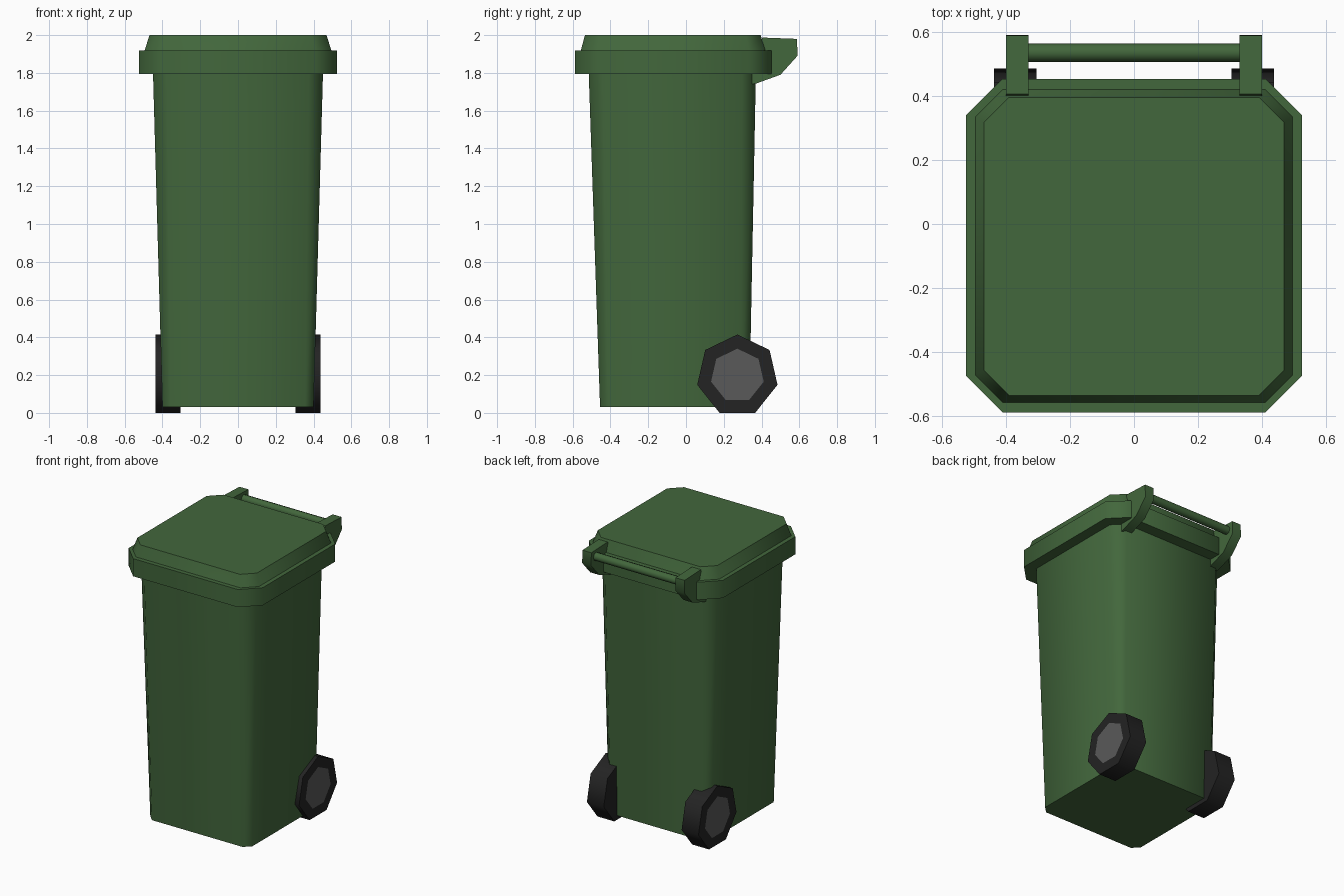
import bpy
import bmesh
import math

if "Cube" in bpy.data.objects:
    bpy.data.objects.remove(bpy.data.objects["Cube"])


def material(name, color):
    m = bpy.data.materials.new(name)
    m.diffuse_color = (*color, 1)
    m.use_nodes = True
    m.node_tree.nodes["Principled BSDF"].inputs["Base Color"].default_value = m.diffuse_color
    return m


green = material("green_plastic", (0.055, 0.135, 0.045))
black = material("black_rubber", (0.017, 0.017, 0.017))
grey = material("grey_hub", (0.1, 0.1, 0.1))


def finish(bm, name, mats, angle=50):
    bmesh.ops.recalc_face_normals(bm, faces=bm.faces)
    mesh = bpy.data.meshes.new(name)
    bm.to_mesh(mesh)
    bm.free()
    ob = bpy.data.objects.new(name, mesh)
    bpy.context.collection.objects.link(ob)
    for m in mats:
        mesh.materials.append(m)
    bpy.ops.object.select_all(action='DESELECT')
    ob.select_set(True)
    bpy.context.view_layer.objects.active = ob
    bpy.ops.object.shade_smooth_by_angle(angle=math.radians(angle))
    return ob


def mirror(ob):
    ob.modifiers.new("mirror", 'MIRROR').use_axis[0] = True


def octagon(bm, z, x, y0, y1, c):
    """Ring of a rectangle with its corners cut by c."""
    pts = [(x - c, y0), (x, y0 + c), (x, y1 - c), (x - c, y1),
           (c - x, y1), (-x, y1 - c), (-x, y0 + c), (c - x, y0)]
    return [bm.verts.new((px, py, z)) for px, py in pts]


def loft(name, rings):
    bm = bmesh.new()
    loops = [octagon(bm, *r) for r in rings]
    for a, b in zip(loops, loops[1:]):
        for i in range(8):
            j = (i + 1) % 8
            bm.faces.new((a[i], a[j], b[j], b[i]))
    bm.faces.new(loops[0])
    bm.faces.new(loops[-1])
    return finish(bm, name, [green])


def extrude_x(bm, profile, x0, x1):
    face = bm.faces.new([bm.verts.new((x0, y, z)) for y, z in profile])
    ret = bmesh.ops.extrude_face_region(bm, geom=[face])
    verts = [g for g in ret["geom"] if isinstance(g, bmesh.types.BMVert)]
    bmesh.ops.translate(bm, verts=verts, vec=(x1 - x0, 0, 0))
    return [g for g in ret["geom"] if isinstance(g, bmesh.types.BMFace)][0]


def circle(y, z, r, n):
    return [(y + r * math.sin(2 * math.pi * i / n),
             z + r * math.cos(2 * math.pi * i / n)) for i in range(n)]


# tapered bin body: z, half width, front y, back y, corner cut
loft("bin_body", [(0.03, 0.40, -0.455, 0.335, 0.045),
                  (1.80, 0.45, -0.515, 0.37, 0.075)])

# lid with a wide rim and a raised, sloping top
loft("lid", [(1.793, 0.525, -0.588, 0.453, 0.115),
             (1.918, 0.525, -0.588, 0.453, 0.115),
             (1.918, 0.495, -0.557, 0.42, 0.085),
             (2.00, 0.468, -0.535, 0.395, 0.078)])

# handle brackets at the back of the lid
bm = bmesh.new()
extrude_x(bm, [(0.35, 1.74), (0.375, 1.745), (0.50, 1.79), (0.59, 1.89),
               (0.588, 1.98), (0.405, 1.987), (0.35, 1.85)], 0.33, 0.40)
mirror(finish(bm, "handle_bracket", [green]))

# handle bar
bm = bmesh.new()
extrude_x(bm, circle(0.535, 1.935, 0.029, 8), -0.35, 0.35)
finish(bm, "handle_bar", [green])

# seven-sided wheels with a grey hub face
bm = bmesh.new()
outer = extrude_x(bm, circle(0.272, 0.197, 0.218, 7), 0.305, 0.437)
hub = bmesh.ops.inset_region(bm, faces=[outer], thickness=0.075)
outer.material_index = 1
mirror(finish(bm, "wheel", [black, grey], 55))
